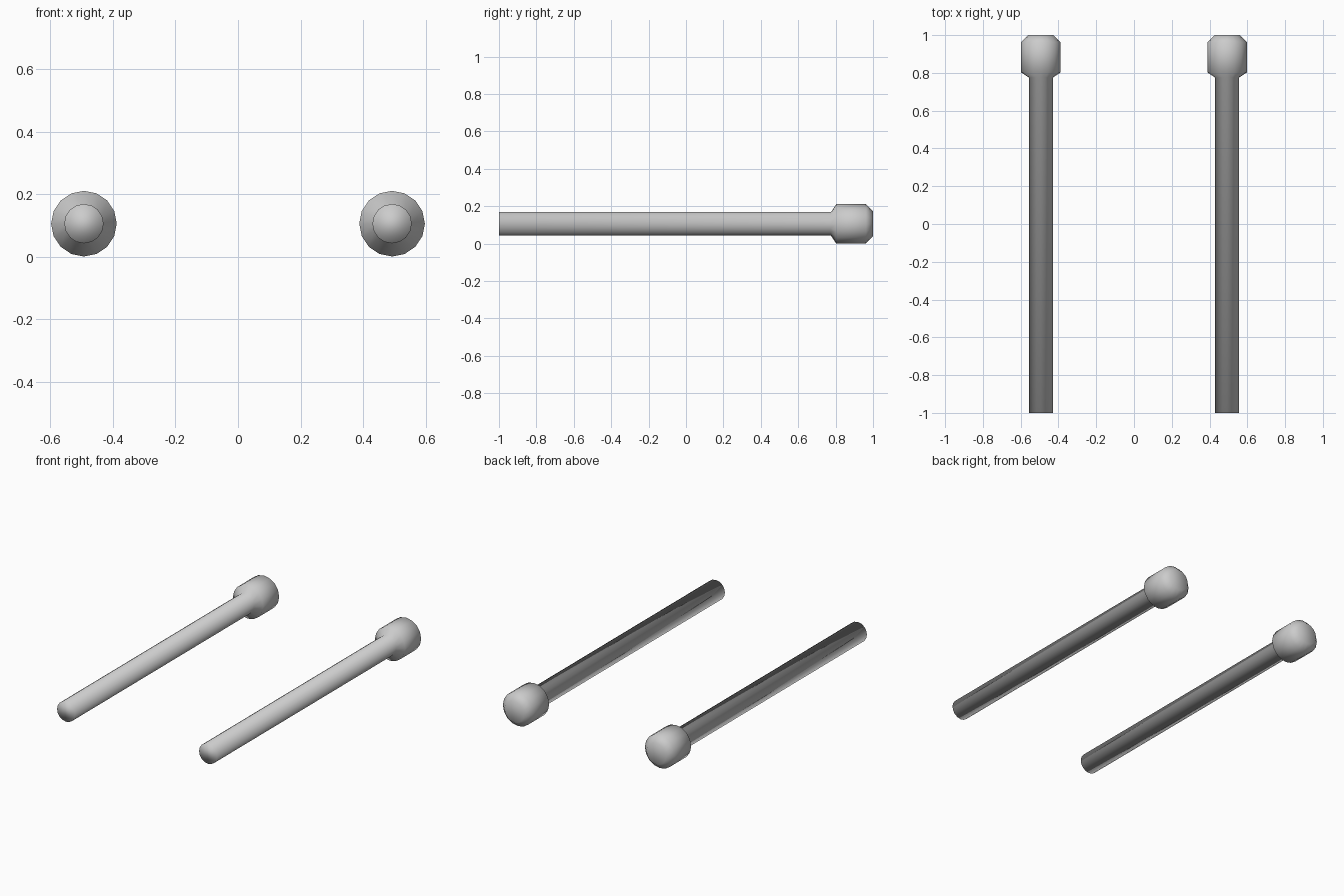
import bpy, bmesh, math

if "Cube" in bpy.data.objects:
    bpy.data.objects.remove(bpy.data.objects["Cube"])

SIDES = 16
AXIS_Z = 0.106
# (y, radius) profile: shaft end, neck, chamfered head
PROFILE = [(-1.0, 0.063), (0.775, 0.063), (0.803, 0.105), (0.962, 0.105), (1.0, 0.067)]


def headed_bar(name, x):
    bm = bmesh.new()
    rings = []
    for y, r in PROFILE:
        rings.append([bm.verts.new((r * math.cos(a), y, r * math.sin(a)))
                      for a in (2 * math.pi * i / SIDES for i in range(SIDES))])
    for lower, upper in zip(rings, rings[1:]):
        for i in range(SIDES):
            j = (i + 1) % SIDES
            bm.faces.new((lower[i], lower[j], upper[j], upper[i]))
    # flat end caps
    bm.faces.new(rings[0])
    bm.faces.new(rings[-1])
    bmesh.ops.recalc_face_normals(bm, faces=bm.faces)
    for f in bm.faces:
        f.smooth = True
    mesh = bpy.data.meshes.new(name)
    bm.to_mesh(mesh)
    bm.free()
    ob = bpy.data.objects.new(name, mesh)
    ob.location = (x, 0, AXIS_Z)
    bpy.context.collection.objects.link(ob)


# Two parallel bars with heads at the back
headed_bar("left_bar", -0.493)
headed_bar("right_bar", 0.493)
